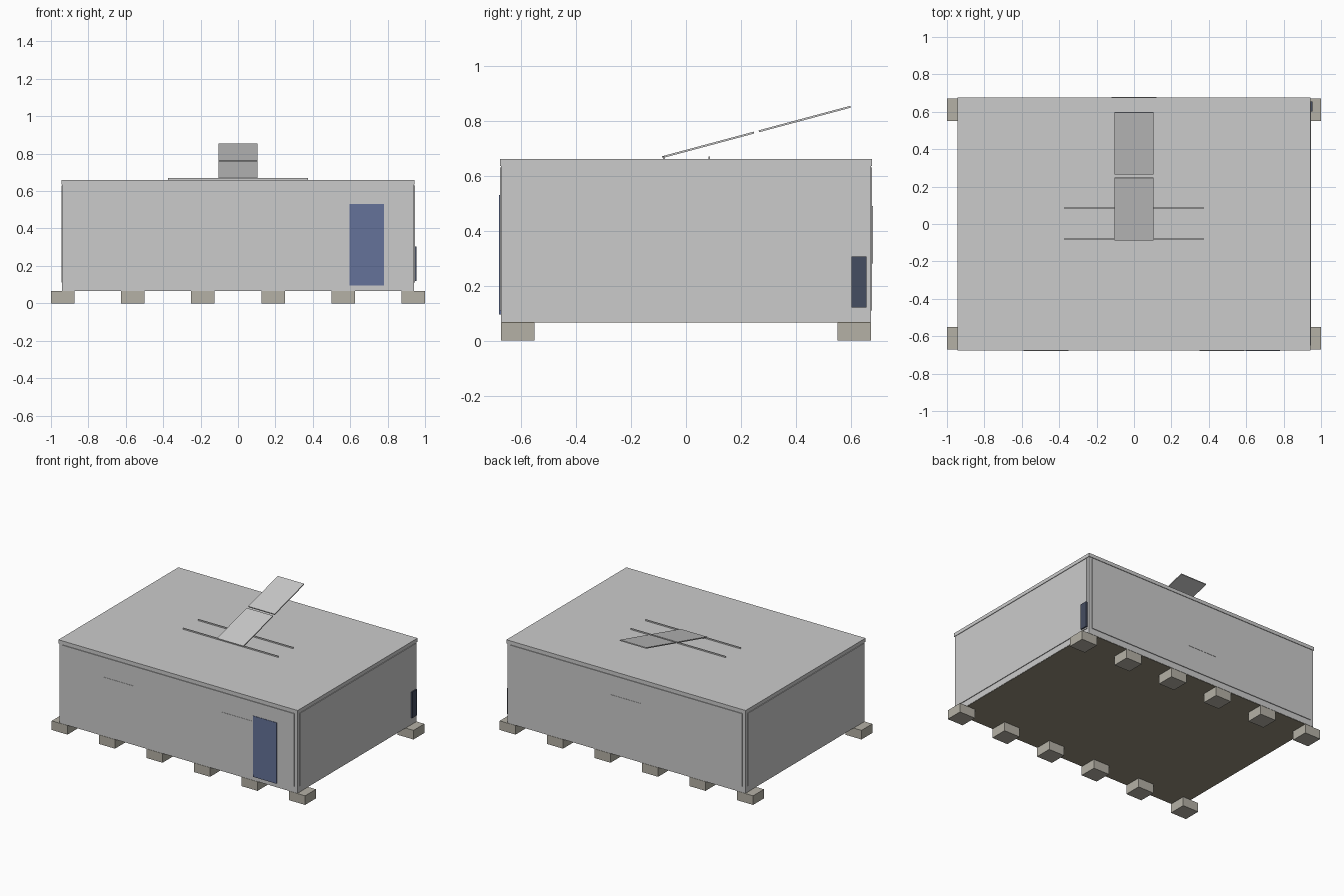
import bpy
from math import radians, cos, sin

if "Cube" in bpy.data.objects:
    bpy.data.objects.remove(bpy.data.objects["Cube"])


def material(name, rgb):
    m = bpy.data.materials.new(name)
    m.diffuse_color = (*rgb, 1)
    m.use_nodes = True
    m.node_tree.nodes["Principled BSDF"].inputs["Base Color"].default_value = m.diffuse_color
    return m


blue = material("door_blue", (0.13, 0.17, 0.32))
slate = material("unit_slate", (0.06, 0.075, 0.12))
concrete = material("concrete", (0.46, 0.44, 0.38))
underlay = material("underlay", (0.3, 0.27, 0.2))


def box(name, x, y, z, mat=None):
    """Box from (min, max) ranges on each axis."""
    bpy.ops.mesh.primitive_cube_add(
        size=1, location=[(a + b) / 2 for a, b in (x, y, z)])
    o = bpy.context.object
    o.name = name
    o.scale = [b - a for a, b in (x, y, z)]
    bpy.ops.object.transform_apply(location=False, rotation=False, scale=True)
    if mat:
        o.data.materials.append(mat)
    return o


# Cabin shell
box("cabin_body", (-0.94, 0.94), (-0.672, 0.672), (0.067, 0.64))
box("roof", (-0.944, 0.944), (-0.676, 0.676), (0.635, 0.66))
box("floor_underside", (-0.938, 0.938), (-0.67, 0.67), (0.065, 0.067), underlay)

# Wall panels standing slightly proud of the frame
for s in (-1, 1):
    tag = "back" if s > 0 else "front"
    box(tag + "_wall_panel", (-0.915, 0.915), sorted((s * 0.66, s * 0.677)), (0.11, 0.63))
    tag = "right" if s > 0 else "left"
    box(tag + "_wall_panel", sorted((s * 0.93, s * 0.945)), (-0.65, 0.65), (0.11, 0.63))

# Foundation blocks
for s in (-1, 1):
    for i in range(6):
        x = -1 + i * 0.375
        box("foundation_block", (x, x + 0.125), sorted((s * 0.55, s * 0.672)),
            (0, 0.065), concrete)

# Door, windows and wall unit
box("door", (0.595, 0.78), (-0.68, -0.66), (0.095, 0.53), blue)
for x in (-0.47, 0.47):
    box("front_window", (x - 0.12, x + 0.12), (-0.679, -0.66), (0.28, 0.49))
box("back_window", (-0.12, 0.12), (0.66, 0.679), (0.28, 0.49))
box("wall_unit", (0.94, 0.954), (0.602, 0.656), (0.12, 0.305), slate)

# Roof rails
for y in (-0.08, 0.085):
    box("roof_rail", (-0.375, 0.375), (y - 0.003, y + 0.003), (0.66, 0.669))

# Tilted solar panels
tilt = radians(15)
for i in range(2):
    d = 0.1725 + i * 0.363
    p = box("solar_panel", (-0.104, 0.104), (-0.1725, 0.1725), (-0.0035, 0.0035))
    p.location = (0, -0.086 + d * cos(tilt), 0.667 + d * sin(tilt))
    p.rotation_euler.x = tilt
